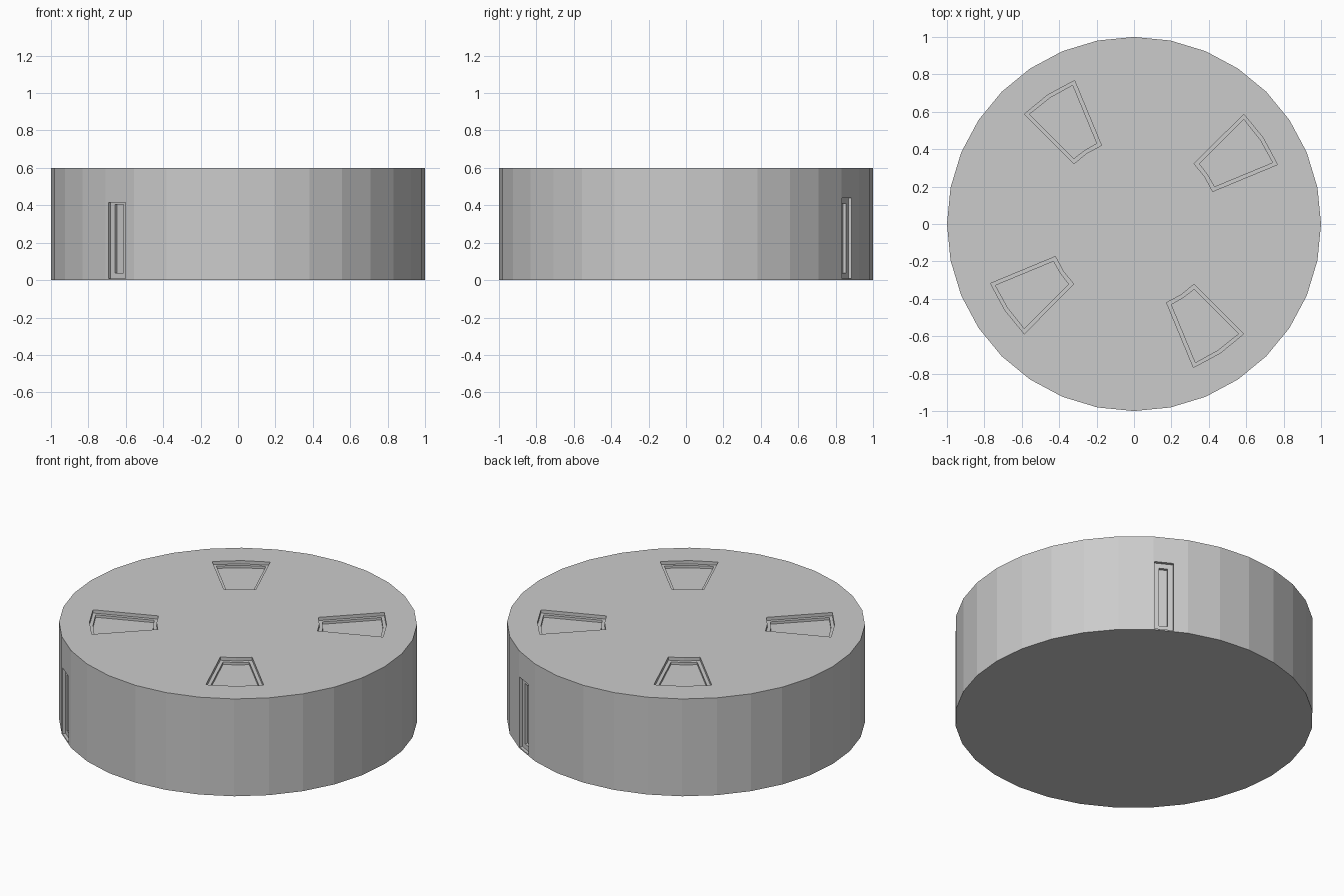
import bpy, bmesh, math
from mathutils import Vector

if "Cube" in bpy.data.objects:
    bpy.data.objects.remove(bpy.data.objects["Cube"])

SIDES = 32
HEIGHT = 0.6
STEP = 2 * math.pi / SIDES


def radial(a):
    return Vector((math.cos(a), math.sin(a), 0))


def tangent(a):
    return Vector((-math.sin(a), math.cos(a), 0))


def prism(name, points, sweep):
    """Closed solid made by sweeping a flat outline along a vector."""
    bm = bmesh.new()
    face = bm.faces.new([bm.verts.new(p) for p in points])
    ext = bmesh.ops.extrude_face_region(bm, geom=[face])
    moved = [v for v in ext["geom"] if isinstance(v, bmesh.types.BMVert)]
    bmesh.ops.translate(bm, verts=moved, vec=sweep)
    bmesh.ops.recalc_face_normals(bm, faces=bm.faces)
    mesh = bpy.data.meshes.new(name)
    bm.to_mesh(mesh)
    bm.free()
    obj = bpy.data.objects.new(name, mesh)
    bpy.context.collection.objects.link(obj)
    return obj


def cut(body, cutter):
    """Subtract the cutter from the body and discard it."""
    cutter.hide_render = True
    mod = body.modifiers.new("recess", 'BOOLEAN')
    mod.operation = 'DIFFERENCE'
    mod.solver = 'EXACT'
    mod.object = cutter
    bpy.context.view_layer.objects.active = body
    bpy.ops.object.modifier_apply(modifier=mod.name)
    bpy.data.objects.remove(cutter)


# Round drum body
body = prism("drum_body", [radial(i * STEP) for i in range(SIDES)], Vector((0, 0, HEIGHT)))


# Four stepped wedge windows in the top
def window(start, inset, depth):
    angles = [start, start + STEP, start + 2 * STEP]
    shift = [inset, 0, -inset]
    outer = [radial(a) * (0.83 - inset) + tangent(a) * s for a, s in zip(angles, shift)]
    inner = [radial(a) * (0.455 + inset) + tangent(a) * s for a, s in zip(angles, shift)]
    base = Vector((0, 0, HEIGHT - depth))
    return prism("window_cutter", [p + base for p in outer + inner[::-1]],
                 Vector((0, 0, depth + 0.1)))


for k in range(4):
    start = math.radians(22.5 + 90 * k)
    cut(body, window(start, 0, 0.02))
    cut(body, window(start, 0.02, 0.035))


# Two stepped door recesses in the side
def door(facet, s0, s1, z0, z1, depth):
    a = (facet + 0.5) * STEP
    face = radial(a) * (math.cos(STEP / 2) - depth)
    pts = [face + tangent(a) * s + Vector((0, 0, z))
           for s, z in ((s0, z0), (s1, z0), (s1, z1), (s0, z1))]
    return prism("door_cutter", pts, radial(a) * (depth + 0.1))


for facet, s0, s1, top, lintel in ((20, -0.08, 0.04, 0.415, 0.012),
                                   (5, -0.092, 0.017, 0.44, 0.03)):
    cut(body, door(facet, s0, s1, 0.008, top, 0.018))
    cut(body, door(facet, s0 + 0.03, s1 - 0.03, 0.038, top - lintel, 0.035))
